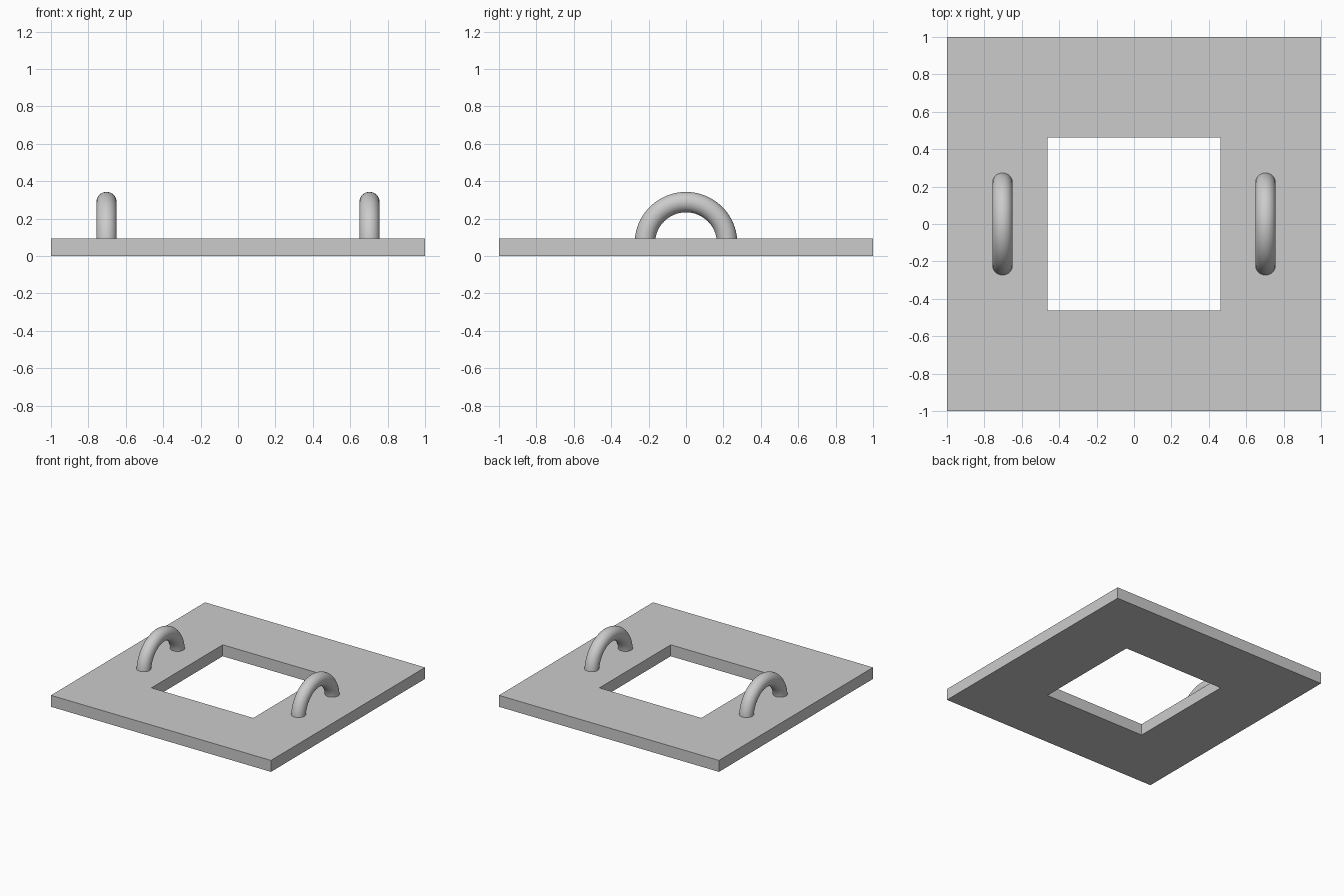
import bpy
import bmesh
import math
from mathutils import Matrix, Vector

cube = bpy.data.objects.get("Cube")
if cube:
    bpy.data.objects.remove(cube, do_unlink=True)

PLATE_HEIGHT = 0.094
HOLE_HALF = 0.463
HANDLE_X = 0.703
ARCH_CENTRE_Z = 0.068
ARCH_RADIUS = 0.22
TUBE_RADIUS = 0.0545

# Single plain grey for every part
grey = bpy.data.materials.new("plain grey")
colour = (0.6, 0.6, 0.6, 1)
grey.use_nodes = True
grey.diffuse_color = colour
grey.node_tree.nodes["Principled BSDF"].inputs["Base Color"].default_value = colour


def add_object(name, bm):
    bmesh.ops.recalc_face_normals(bm, faces=bm.faces[:])
    mesh = bpy.data.meshes.new(name)
    bm.to_mesh(mesh)
    bm.free()
    mesh.materials.append(grey)
    obj = bpy.data.objects.new(name, mesh)
    bpy.context.collection.objects.link(obj)
    return obj


# Square plate with a square opening: a mitred corner profile swept in four steps
bm = bmesh.new()
profile = [bm.verts.new((r, r, z)) for r, z in (
    (1, 0), (1, PLATE_HEIGHT), (HOLE_HALF, PLATE_HEIGHT), (HOLE_HALF, 0))]
edges = [bm.edges.new((profile[i - 1], profile[i])) for i in range(4)]
bmesh.ops.spin(bm, geom=profile + edges, cent=(0, 0, 0), axis=(0, 0, 1),
               angle=math.tau, steps=4)
bmesh.ops.remove_doubles(bm, verts=bm.verts[:], dist=0.001)
add_object("base_plate", bm)


# Arched round handles whose feet are sunk into the plate
def add_handle(name, x):
    bm = bmesh.new()
    centre = Vector((x, 0, ARCH_CENTRE_Z))
    bmesh.ops.create_circle(bm, cap_ends=False, segments=32, radius=TUBE_RADIUS,
                            matrix=Matrix.Translation(centre + Vector((0, ARCH_RADIUS, 0))))
    start = bm.edges[:]
    end = bmesh.ops.spin(bm, geom=start, cent=centre, axis=(1, 0, 0),
                         angle=math.pi, steps=40)["geom_last"]
    for loop in (start, [e for e in end if isinstance(e, bmesh.types.BMEdge)]):
        bmesh.ops.contextual_create(bm, geom=loop)
    handle = add_object(name, bm)
    bpy.ops.object.select_all(action="DESELECT")
    handle.select_set(True)
    bpy.context.view_layer.objects.active = handle
    bpy.ops.object.shade_smooth_by_angle(angle=math.radians(40))


add_handle("left_handle", HANDLE_X)
add_handle("right_handle", -HANDLE_X)
